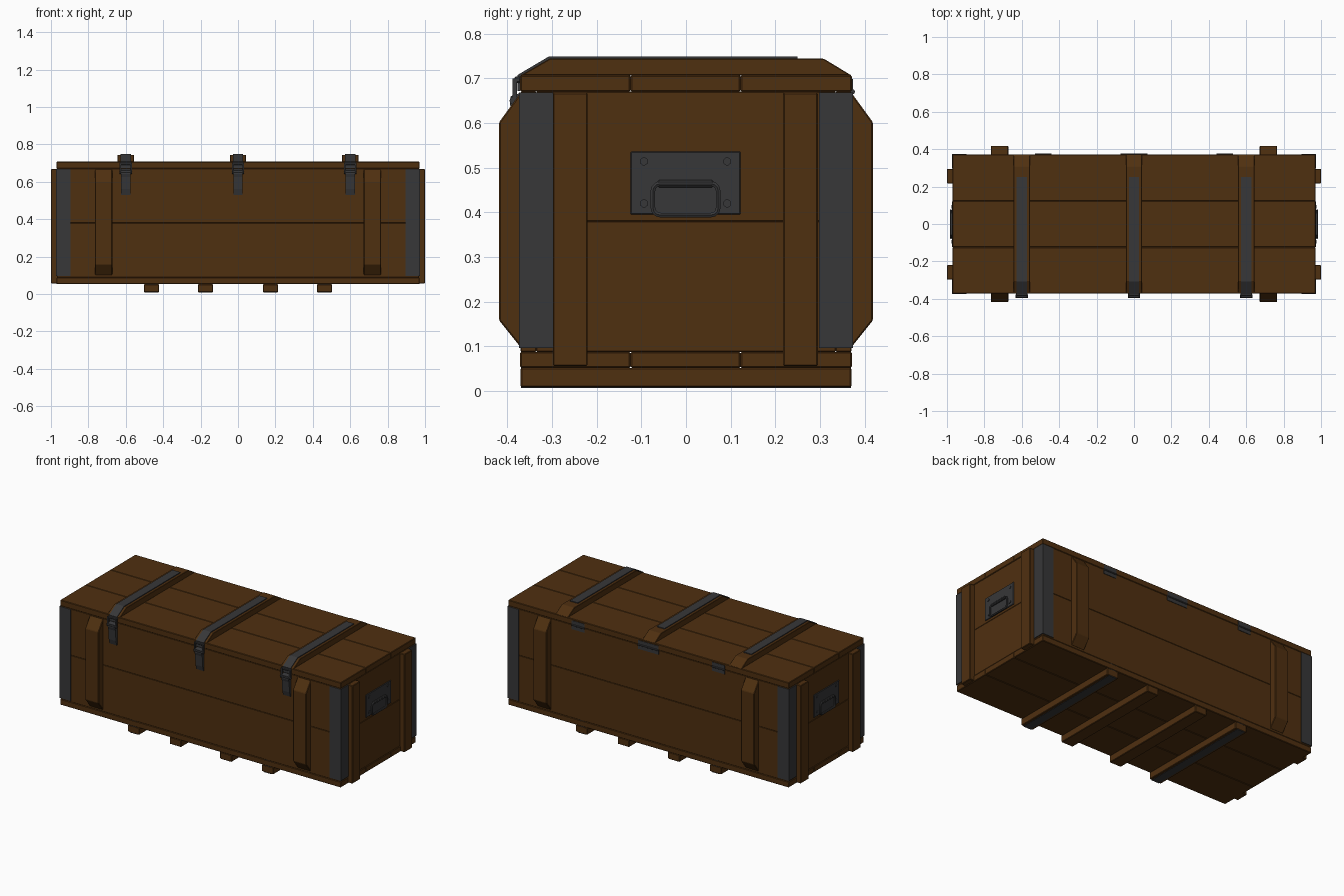
import bpy, bmesh, math
from mathutils import Vector

if "Cube" in bpy.data.objects:
    bpy.data.objects.remove(bpy.data.objects["Cube"])


def material(name, rgb):
    m = bpy.data.materials.new(name)
    m.diffuse_color = (*rgb, 1)
    m.use_nodes = True
    m.node_tree.nodes["Principled BSDF"].inputs["Base Color"].default_value = m.diffuse_color
    return m


WOOD = material("brown wood", (0.078, 0.029, 0.005))
METAL = material("dark metal", (0.038, 0.038, 0.040))


def finish(name, bm, mat, bevel=0.0):
    bmesh.ops.recalc_face_normals(bm, faces=bm.faces)
    me = bpy.data.meshes.new(name)
    bm.to_mesh(me)
    bm.free()
    me.materials.append(mat)
    ob = bpy.data.objects.new(name, me)
    bpy.context.collection.objects.link(ob)
    if bevel:
        b = ob.modifiers.new("edge wear", 'BEVEL')
        b.width, b.segments = bevel, 1
    return ob


def box(name, x, y, z, mat, bevel=0.0):
    """Box from (min, max) pairs."""
    bm = bmesh.new()
    bmesh.ops.create_cube(bm, size=1)
    for v in bm.verts:
        for i, (a, b) in enumerate((x, y, z)):
            v.co[i] = (a + b) / 2 + v.co[i] * (b - a)
    return finish(name, bm, mat, bevel)


def prism(name, pts, x0, x1, mat, bevel=0.0):
    """Profile in (y, z) extruded along x."""
    bm = bmesh.new()
    f = bm.faces.new([bm.verts.new((x0, y, z)) for y, z in pts])
    r = bmesh.ops.extrude_face_region(bm, geom=[f])
    for v in r["geom"]:
        if isinstance(v, bmesh.types.BMVert):
            v.co.x = x1
    return finish(name, bm, mat, bevel)


def ribbon(name, path, t, x0, x1, mat):
    """Bent flat strap: path in (y, z), thickened to its left side by t."""
    p = [Vector(q) for q in path]
    off = []
    for i, q in enumerate(p):
        dirs = []
        if i > 0:
            dirs.append((q - p[i - 1]).normalized())
        if i < len(p) - 1:
            dirs.append((p[i + 1] - q).normalized())
        ns = [Vector((-d.y, d.x)) for d in dirs]
        n = sum(ns, Vector((0, 0))).normalized()
        off.append(q + n * (t / n.dot(ns[0])))
    return prism(name, p + off[::-1], x0, x1, mat)


def cylinder(name, loc, r, depth, axis, mat, seg=10):
    bm = bmesh.new()
    bmesh.ops.create_cone(bm, cap_ends=True, segments=seg, radius1=r, radius2=r, depth=depth)
    rot = Vector((0, 0, 1)).rotation_difference(Vector(axis))
    for v in bm.verts:
        v.co = rot @ v.co + Vector(loc)
    return finish(name, bm, mat)


def span(c, h):
    return (c - h, c + h)


def side(s, a, b):
    return tuple(sorted((s * a, s * b)))


# Floor and lid: three boards each
for i, (a, b) in enumerate(((-0.371, -0.124), (-0.124, 0.122), (0.122, 0.371))):
    box(f"floor_board_{i}", (-0.97, 0.97), (a, b), (0.052, 0.088), WOOD, 0.003)
    box(f"lid_board_{i}", (-0.97, 0.97), (a, b), (0.67, 0.707), WOOD, 0.003)

# Walls: two boards high on all four sides
for s in (-1, 1):
    tag = "front" if s < 0 else "back"
    end = "left" if s < 0 else "right"
    for j, z in enumerate(((0.088, 0.38), (0.38, 0.67))):
        box(f"{tag}_wall_board_{j}", (-0.968, 0.968), side(s, 0.335, 0.37), z, WOOD, 0.002)
        box(f"{end}_end_board_{j}", side(s, 0.935, 0.968), (-0.335, 0.335), z, WOOD, 0.002)

    # Chamfered uprights on the long walls
    for c in (-0.718, 0.718):
        prof = [(0.37, 0.098), (0.418, 0.158), (0.418, 0.602), (0.37, 0.668)]
        prism(f"{tag}_upright", [(s * y, z) for y, z in prof], c - 0.046, c + 0.046, WOOD, 0.003)

    # Plain uprights on the ends
    for c in (-0.259, 0.256):
        box(f"{end}_end_upright", side(s, 0.966, 1.0), span(c, 0.039), (0.056, 0.668), WOOD, 0.003)

    # Metal corner angles
    for t in (-1, 1):
        box("corner_plate_long", side(s, 0.895, 0.973), side(t, 0.366, 0.374), (0.096, 0.668), METAL)
        box("corner_plate_end", side(s, 0.964, 0.973), side(t, 0.298, 0.374), (0.096, 0.668), METAL)

    # Carrying handle: plate, rivets, bracket and ring
    box(f"{end}_handle_plate", side(s, 0.966, 0.973), (-0.124, 0.122), (0.395, 0.536), METAL, 0.002)
    for y in (-0.094, 0.092):
        for z in (0.42, 0.514):
            cylinder("handle_rivet", (s * 0.973, y, z), 0.009, 0.008, (1, 0, 0), METAL)
    box(f"{end}_handle_bracket", side(s, 0.97, 0.984), (-0.064, 0.062), (0.456, 0.472), METAL, 0.004)
    cu = bpy.data.curves.new("handle", 'CURVE')
    cu.dimensions = '3D'
    cu.bevel_depth, cu.bevel_resolution = 0.006, 1
    sp = cu.splines.new('POLY')
    pts = []
    for k, (cy, cz) in enumerate(((0.056, 0.448), (-0.058, 0.448), (-0.058, 0.41), (0.056, 0.41))):
        for a in range(4):
            ang = math.radians(90 * k + 30 * a)
            pts.append((s * 0.979, cy + 0.016 * math.cos(ang), cz + 0.016 * math.sin(ang)))
    sp.points.add(len(pts) - 1)
    for q, c in zip(sp.points, pts):
        q.co = (*c, 1)
    sp.use_cyclic_u = True
    cu.materials.append(METAL)
    ob = bpy.data.objects.new(f"{end}_handle_ring", cu)
    bpy.context.collection.objects.link(ob)
    bpy.context.view_layer.objects.active = ob
    ob.select_set(True)
    bpy.ops.object.convert(target='MESH')
    bpy.ops.object.shade_smooth_by_angle()
    ob.select_set(False)

# Skids under the floor, outer two wrapped by metal straps
for c in (-0.463, -0.174, 0.174, 0.463):
    box("skid", span(c, 0.04), (-0.37, 0.37), (0.009, 0.052), WOOD, 0.003)
    if abs(c) > 0.3:
        ribbon("skid_strap", [(0.369, 0.25), (0.369, 0.007), (-0.369, 0.007), (-0.369, 0.25)],
               -0.007, c - 0.026, c + 0.026, METAL)

# Lid battens, straps and latches
for c in (-0.6, 0, 0.6):
    prism("lid_batten", [(-0.371, 0.706), (0.371, 0.706), (0.308, 0.744), (-0.305, 0.744)],
          c - 0.043, c + 0.043, WOOD, 0.002)
    ribbon("lid_strap", [(0.25, 0.743), (-0.305, 0.743), (-0.371, 0.704), (-0.371, 0.672)],
           -0.006, c - 0.027, c + 0.027, METAL)
    # latch: catch on the lid edge, side links, cross bar and folded lever
    box("latch_catch", span(c, 0.031), (-0.384, -0.37), (0.69, 0.704), METAL, 0.003)
    for s in (-1, 1):
        box("latch_link", span(c + s * 0.029, 0.004), (-0.388, -0.378), (0.645, 0.7), METAL)
    cylinder("latch_bar", (c, -0.386, 0.65), 0.009, 0.066, (1, 0, 0), METAL)
    prism("latch_lever", [(-0.369, 0.53), (-0.376, 0.53), (-0.384, 0.56), (-0.389, 0.625),
                          (-0.394, 0.642), (-0.392, 0.66), (-0.369, 0.668)],
          c - 0.025, c + 0.025, METAL)

# Hinges at the back
for c, h in ((-0.485, 0.044), (0, 0.071), (0.485, 0.044)):
    box("hinge_lower_leaf", span(c, h), (0.368, 0.373), (0.643, 0.668), METAL)
    box("hinge_upper_leaf", span(c, h), (0.368, 0.374), (0.672, 0.698), METAL)
    cylinder("hinge_barrel", (c, 0.372, 0.67), 0.006, 2 * h, (1, 0, 0), METAL)
